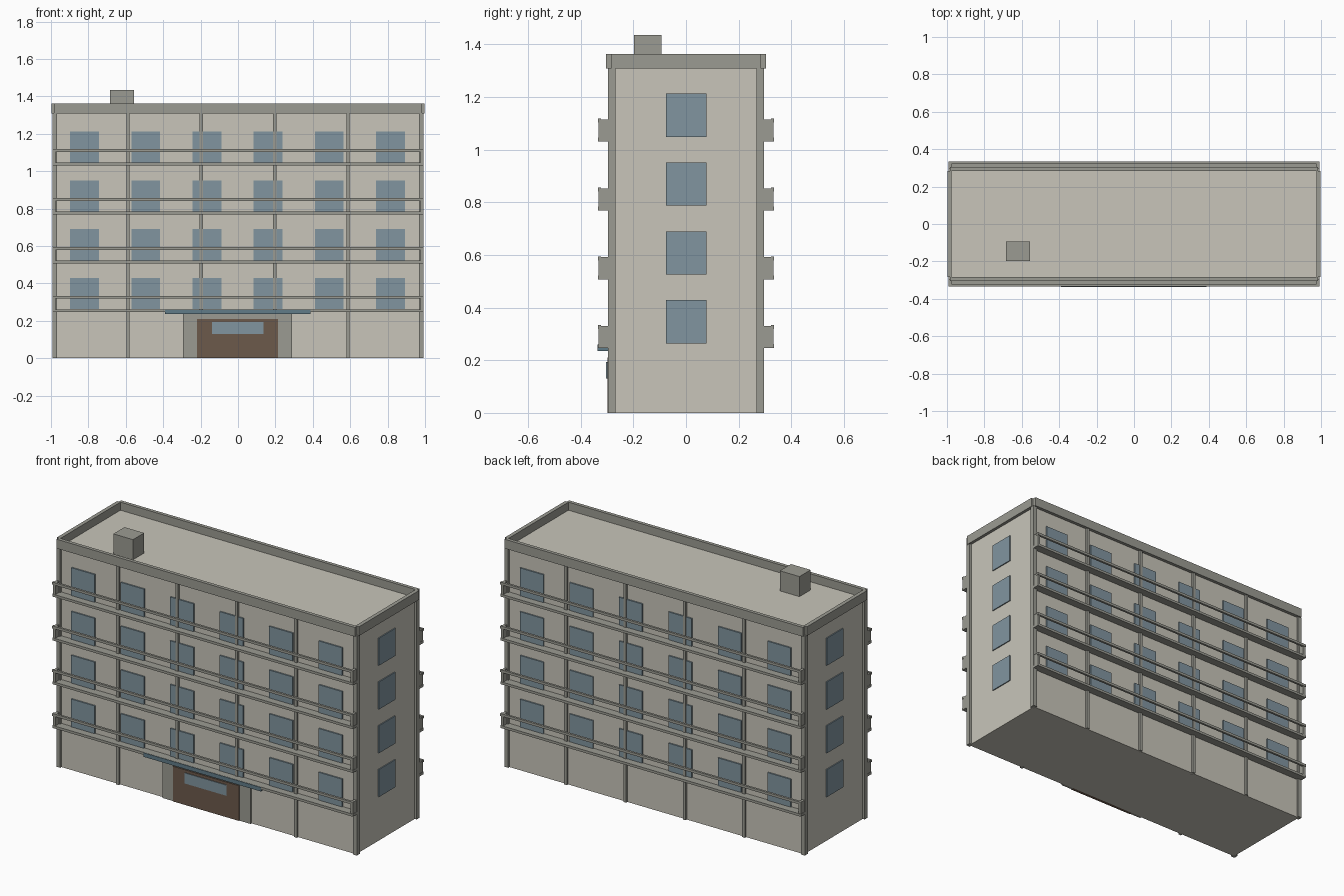
import bpy

if "Cube" in bpy.data.objects:
    bpy.data.objects.remove(bpy.data.objects["Cube"])


def material(name, rgb):
    m = bpy.data.materials.new(name)
    m.diffuse_color = (*rgb, 1)
    m.use_nodes = True
    m.node_tree.nodes["Principled BSDF"].inputs["Base Color"].default_value = m.diffuse_color
    return m


WALL = material("plaster", (0.58, 0.56, 0.49))
TRIM = material("concrete", (0.33, 0.33, 0.29))
GLASS = material("glass", (0.22, 0.30, 0.35))
WOOD = material("wood", (0.15, 0.10, 0.07))
CANOPY = material("canopy_blue", (0.12, 0.20, 0.25))


def box(name, x, y, z, mat):
    """Box from (min, max) ranges on each axis."""
    spans = [(min(r), max(r)) for r in (x, y, z)]
    v = [(a, b, c) for a in spans[0] for b in spans[1] for c in spans[2]]
    f = [(0, 1, 3, 2), (4, 6, 7, 5), (0, 4, 5, 1), (2, 3, 7, 6), (0, 2, 6, 4), (1, 5, 7, 3)]
    me = bpy.data.meshes.new(name)
    me.from_pydata(v, [], f)
    me.materials.append(mat)
    ob = bpy.data.objects.new(name, me)
    bpy.context.collection.objects.link(ob)
    return ob


FLOOR = 0.2615
floors = [i * FLOOR for i in range(4)]

# Main block with its flat roof
box("building_body", (-0.98, 0.98), (-0.285, 0.285), (0, 1.315), WALL)

# Parapet with notched corners
for s in (-1, 1):
    box("parapet_long", (-0.985, 0.985), (s * 0.283, s * 0.304), (1.308, 1.363), TRIM)
    box("parapet_end", (s * 0.975, s * 0.998), (-0.283, 0.283), (1.308, 1.363), TRIM)

# Roof vent box
box("roof_vent", (-0.685, -0.555), (-0.198, -0.093), (1.31, 1.435), TRIM)

for s in (-1, 1):
    # Columns along both long sides
    for i in range(6):
        c = -0.98 + i * 0.392
        w = 0.013 if i in (0, 5) else 0.009
        z0 = 0.235 if s < 0 and i in (2, 3) else 0
        box("column", (c - w, c + w), (s * 0.268, s * 0.297), (z0, 1.31), TRIM)

    for z in floors:
        # Long-side windows
        for i in range(6):
            c = -0.82 + i * 0.327
            box("window", (c - 0.077, c + 0.077), (s * 0.28, s * 0.293),
                (z + 0.262, z + 0.428), GLASS)
        # End-wall windows
        box("end_window", (s * 0.975, s * 0.986), (-0.076, 0.078),
            (z + 0.264, z + 0.428), GLASS)
        # Balcony slab, handrail and end panels
        box("balcony_slab", (-0.993, 0.993), (s * 0.283, s * 0.334),
            (z + 0.246, z + 0.261), TRIM)
        box("balcony_rail", (-0.993, 0.993), (s * 0.322, s * 0.335),
            (z + 0.318, z + 0.333), TRIM)
        for e in (-1, 1):
            box("balcony_end", (e * 0.975, e * 0.991), (s * 0.29, s * 0.332),
                (z + 0.255, z + 0.33), TRIM)

# Entrance: surround, door, glazing and canopy
box("entrance_surround", (-0.293, 0.29), (-0.28, -0.295), (0, 0.24), TRIM)
box("entrance_door", (-0.22, 0.215), (-0.28, -0.299), (0, 0.21), WOOD)
box("door_glazing", (-0.14, 0.135), (-0.28, -0.303), (0.13, 0.193), GLASS)
box("entrance_canopy", (-0.39, 0.387), (-0.28, -0.337), (0.236, 0.26), CANOPY)
